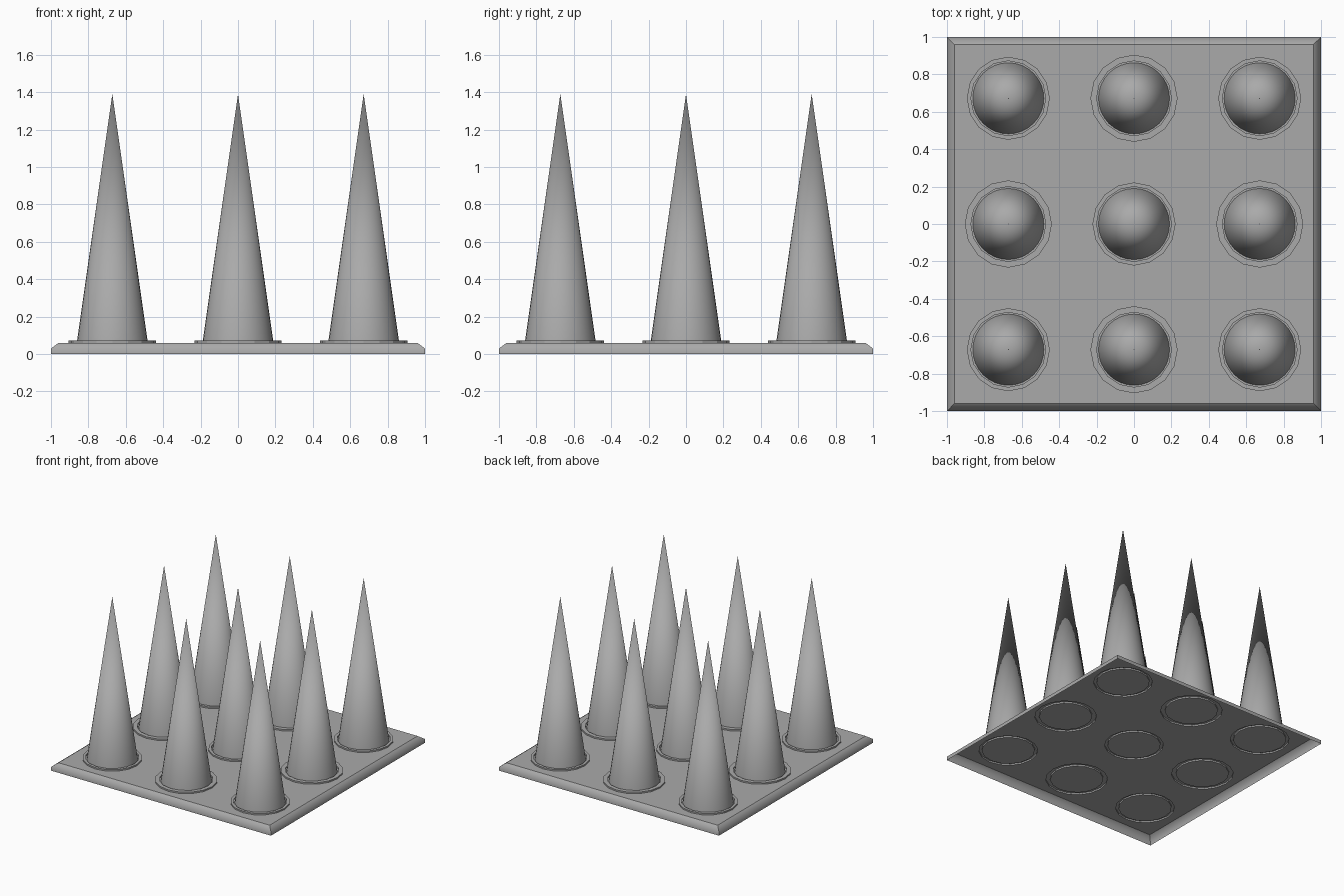
import bpy, bmesh, math

default = bpy.data.objects.get("Cube")
if default:
    bpy.data.objects.remove(default, do_unlink=True)

grey = bpy.data.materials.new("plain_grey")
grey.use_nodes = True
colour = (0.4, 0.4, 0.4, 1)
grey.diffuse_color = colour
grey.node_tree.nodes["Principled BSDF"].inputs["Base Color"].default_value = colour

SPACING = 0.672
SIDES = 16
TOP = 0.06
CELLS = [(col, row) for row in (-1, 0, 1) for col in (-1, 0, 1)]


def collar_radius(col, row):
    """Collars at the middle of each edge are a little wider."""
    return 0.233 if abs(row) + abs(col) == 1 else 0.222


def circle(bm, r, z, sides, x=0, y=0):
    angles = [2 * math.pi * i / sides for i in range(sides)]
    return [bm.verts.new((x + r * math.cos(a), y + r * math.sin(a), z)) for a in angles]


def bridge(bm, low, high):
    """Join two equal loops of vertices with a band of faces."""
    n = len(low)
    return [bm.faces.new((low[i], low[(i + 1) % n], high[(i + 1) % n], high[i]))
            for i in range(n)]


def finish(name, bm, location=(0, 0, 0)):
    mesh = bpy.data.meshes.new(name)
    bm.to_mesh(mesh)
    bm.free()
    mesh.materials.append(grey)
    obj = bpy.data.objects.new(name, mesh)
    obj.location = location
    bpy.context.collection.objects.link(obj)


# Base plate: thin shell, open below, with softly shaded chamfered sides
bm = bmesh.new()
levels = []
for half, z in ((1, 0), (1, 0.03), (0.96, TOP)):
    levels.append([bm.verts.new((half * sx, half * sy, z))
                   for sx, sy in ((-1, -1), (1, -1), (1, 1), (-1, 1))])
for low, high in zip(levels, levels[1:]):
    for face in bridge(bm, low, high):
        face.smooth = True
for edge in bm.edges:
    a, b = edge.verts
    edge.smooth = a.co.z == b.co.z and a.co.z < TOP

# Top sheet, with a round opening for every collar
rim = [e for e in bm.edges if all(v.co.z > 0.05 for v in e.verts)]
for col, row in CELLS:
    loop = circle(bm, collar_radius(col, row), TOP, SIDES, col * SPACING, row * SPACING)
    rim += [bm.edges.new((loop[i - 1], loop[i])) for i in range(SIDES)]
bmesh.ops.triangle_fill(bm, edges=rim, use_beauty=True, normal=(0, 0, 1))
finish("base_plate", bm)

for col, row in CELLS:
    place = (col * SPACING, row * SPACING, 0)
    tag = f"{row + 2}_{col + 2}"

    # Collar: raised ring, hollow below, around a flat disc
    bm = bmesh.new()
    outer = collar_radius(col, row)
    loops = [circle(bm, r, z, SIDES) for r, z in
             ((outer, TOP), (outer, 0.072), (0.2, 0.072), (0.2, TOP))]
    for low, high in zip(loops, loops[1:]):
        bridge(bm, low, high)
    bm.faces.new(loops[-1])
    finish(f"collar_{tag}", bm, place)

    # Spike: smooth cone with one shared tip
    bm = bmesh.new()
    foot = circle(bm, 0.19, TOP, 32)
    tip = bm.verts.new((0, 0, 1.39))
    for i in range(32):
        bm.faces.new((foot[i - 1], foot[i], tip)).smooth = True
    finish(f"spike_{tag}", bm, place)
